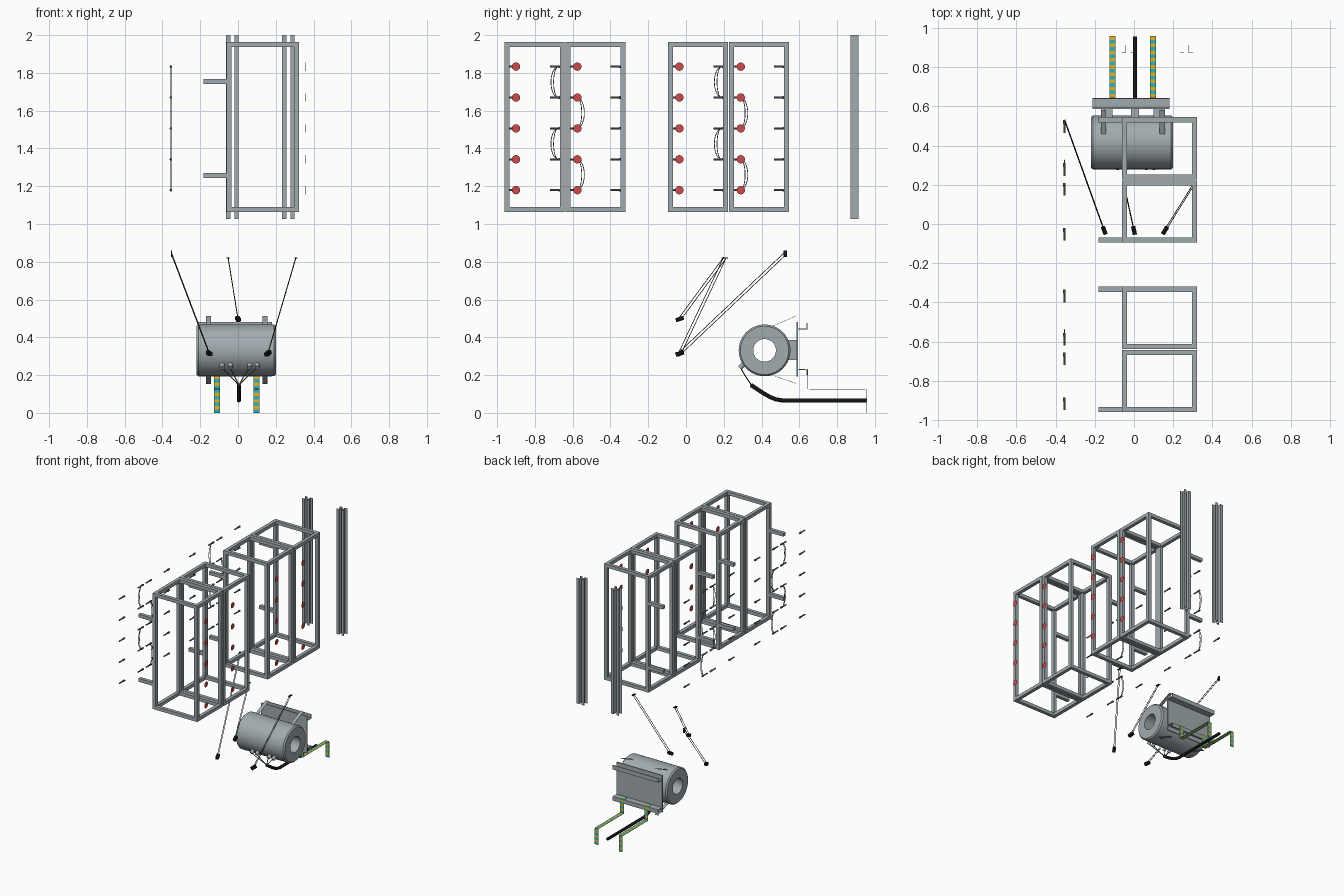
import bpy, bmesh, math
from mathutils import Vector

if "Cube" in bpy.data.objects:
    bpy.data.objects.remove(bpy.data.objects["Cube"])


def mat(name, c):
    m = bpy.data.materials.new(name)
    m.diffuse_color = (*c, 1)
    m.use_nodes = True
    m.node_tree.nodes["Principled BSDF"].inputs["Base Color"].default_value = m.diffuse_color
    return m


STEEL = mat("steel grey", (0.36, 0.41, 0.43))
DARK = mat("mid grey", (0.17, 0.18, 0.19))
BLACK = mat("black", (0.008, 0.008, 0.009))
RED = mat("red", (0.60, 0.07, 0.07))
TEAL = mat("teal", (0.03, 0.44, 0.50))
YELLOW = mat("yellow", (0.74, 0.46, 0.02))


def finish(bm, name, *mats):
    bmesh.ops.recalc_face_normals(bm, faces=bm.faces[:])
    me = bpy.data.meshes.new(name)
    bm.to_mesh(me)
    bm.free()
    for m in mats:
        me.materials.append(m)
    ob = bpy.data.objects.new(name, me)
    bpy.context.collection.objects.link(ob)
    return ob


def add_box(bm, x0, x1, y0, y1, z0, z1):
    vs = bmesh.ops.create_cube(bm, size=1)["verts"]
    for v in vs:
        v.co = ((x0 + x1) / 2 + v.co.x * (x1 - x0), (y0 + y1) / 2 + v.co.y * (y1 - y0),
                (z0 + z1) / 2 + v.co.z * (z1 - z0))


def add_rod(bm, a, b, r, sides=12):
    a, b = Vector(a), Vector(b)
    vs = bmesh.ops.create_cone(bm, cap_ends=True, segments=sides, radius1=r, radius2=r,
                               depth=(b - a).length)["verts"]
    q = Vector((0, 0, 1)).rotation_difference(b - a)
    for v in vs:
        v.co = q @ v.co + (a + b) / 2


def add_block(bm, centre, direction, length, width, height):
    vs = bmesh.ops.create_cube(bm, size=1)["verts"]
    q = Vector(direction).to_track_quat('Y', 'Z')
    for v in vs:
        v.co = q @ Vector((v.co.x * width, v.co.y * length, v.co.z * height)) + Vector(centre)


def wire(name, paths, r, m):
    cu = bpy.data.curves.new(name, 'CURVE')
    cu.dimensions = '3D'
    cu.bevel_depth = r
    cu.bevel_resolution = 2
    cu.use_fill_caps = True
    for pts in paths:
        sp = cu.splines.new('POLY')
        sp.points.add(len(pts) - 1)
        for p, co in zip(sp.points, pts):
            p.co = (*co, 1)
    cu.materials.append(m)
    ob = bpy.data.objects.new(name, cu)
    bpy.context.collection.objects.link(ob)


T = 0.026
X0, X1, Z0, Z1 = -0.061, 0.322, 1.064, 1.964
ROWS = [1.833 - i * 0.1635 for i in range(5)]

for k, dy in enumerate((0, 0.865)):
    # rack: two tube frames side by side
    bm = bmesh.new()
    for y0, y1 in ((-0.96, -0.642), (-0.638, -0.32)):
        y0, y1 = y0 + dy, y1 + dy
        for ya in (y0, y1 - T):
            for xa in (X0, X1 - T):
                add_box(bm, xa, xa + T, ya, ya + T, Z0, Z1)
            for za in (Z0, Z1 - T):
                add_box(bm, X0 + T, X1 - T, ya, ya + T, za, za + T)
        for xa in (X0, X1 - T):
            for za in (Z0, Z1 - T):
                add_box(bm, xa, xa + T, y0 + T, y1 - T, za, za + T)
    finish(bm, f"rack_frame_{k}", STEEL)
    # support arms behind the rack
    bm = bmesh.new()
    for ya in (-0.96, -0.32 - T):
        for z in (1.755, 1.256):
            add_box(bm, -0.182, X0, ya + dy, ya + dy + T, z - T / 2, z + T / 2)
    finish(bm, f"rack_arms_{k}", STEEL)
    # flat red discs
    bm = bmesh.new()
    for y in (-0.9, -0.575):
        for z in ROWS:
            add_rod(bm, (0.356, y + dy, z), (0.3562, y + dy, z), 0.022, 24)
    finish(bm, f"red_discs_{k}", RED)
    # terminal bolts
    bm = bmesh.new()
    for y in (-0.95, -0.72, -0.62, -0.40):
        for z in ROWS:
            add_rod(bm, (-0.355, y + dy, z), (-0.355, y + dy + 0.05, z), 0.005, 10)
            add_rod(bm, (-0.355, y + dy + 0.045, z), (-0.355, y + dy + 0.065, z), 0.007, 10)
    finish(bm, f"terminal_bolts_{k}", DARK)
    # jumper cables, bowing left and right in turn
    paths = []
    for i in range(4):
        y, s = ((-0.68, -1), (-0.573, 1))[i % 2]
        for o in (0, 0.014):
            pts = []
            for j in range(13):
                t = j / 12
                bow = (0.035 - o) * math.sin(math.pi * t) ** 0.5
                pts.append((-0.355, y + dy + s * bow, ROWS[i] + (ROWS[i + 1] - ROWS[i]) * t))
            paths.append(pts)
    wire(f"jumper_cables_{k}", paths, 0.002, DARK)

# upright rails: pairs of thin channels back to back
bm = bmesh.new()
for xc in (-0.03, 0.267):
    for s in (-1, 1):
        a, b = sorted((xc + s * 0.011, xc + s * 0.013))
        add_box(bm, a, b, 0.872, 0.914, 1.026, 2.0)
        a, b = sorted((xc + s * 0.013, xc + s * 0.033))
        for y in (0.872, 0.912):
            add_box(bm, a, b, y, y + 0.002, 1.026, 2.0)
finish(bm, "upright_rails", STEEL)

# thick hollow drum, profile revolved about the x axis
CY, CZ = 0.416, 0.331
prof = [(-0.22, 0.06), (-0.22, 0.128), (-0.21, 0.137), (0.19, 0.137), (0.2, 0.128), (0.2, 0.06)]
N = 48
bm = bmesh.new()
rings = [[bm.verts.new((x, CY + r * math.cos(2 * math.pi * i / N), CZ + r * math.sin(2 * math.pi * i / N)))
          for i in range(N)] for x, r in prof]
for p, ring in enumerate(rings):
    nxt = rings[(p + 1) % len(rings)]
    for i in range(N):
        j = (i + 1) % N
        bm.faces.new((ring[i], ring[j], nxt[j], nxt[i]))
drum = finish(bm, "drum", STEEL)
bpy.context.view_layer.objects.active = drum
drum.select_set(True)
bpy.ops.object.shade_smooth_by_angle(angle=math.radians(30))

# mounting plate with folded flanges
bm = bmesh.new()
xa, xb = -0.211, 0.181
add_box(bm, xa, xb, 0.586, 0.594, 0.193, 0.48)
add_box(bm, xa, xb, 0.594, 0.643, 0.442, 0.447)
add_box(bm, xa, xb, 0.638, 0.643, 0.447, 0.475)
add_box(bm, xa, xb, 0.594, 0.643, 0.226, 0.231)
add_box(bm, xa, xb, 0.638, 0.643, 0.200, 0.226)
finish(bm, "mounting_plate", STEEL)

# spacer blocks between drum and plate
bm = bmesh.new()
for x in (-0.13, 0.005, 0.12):
    add_box(bm, x - 0.02, x + 0.02, 0.535, 0.586, 0.28, 0.385)
finish(bm, "spacer_blocks", STEEL)

# slanted straps over and under the drum
bm = bmesh.new()
for x in (-0.156, 0.144):
    for a, b in (((0.46, 0.46), (0.582, 0.513)), ((0.465, 0.197), (0.585, 0.155))):
        d = Vector((0, b[0] - a[0], b[1] - a[1]))
        add_block(bm, (x, (a[0] + b[0]) / 2, (a[1] + b[1]) / 2), d, d.length, 0.026, 0.002)
finish(bm, "drum_straps", STEEL)

# striped legs: bent strips with alternating colours
path = [(0.597, 0.232), (0.645, 0.232), (0.645, 0.126), (0.957, 0.126), (0.957, 0.0)]
for k, xc in enumerate((-0.11, 0.097)):
    bm = bmesh.new()
    pts = [path[0]]
    for a, b in zip(path, path[1:]):
        n = max(1, round(math.dist(a, b) / 0.018))
        pts += [(a[0] + (b[0] - a[0]) * i / n, a[1] + (b[1] - a[1]) * i / n) for i in range(1, n + 1)]
    rows = [[bm.verts.new((xc + s * 0.016, y, z)) for s in (-1, 1)] for y, z in pts]
    for i, (p, q) in enumerate(zip(rows, rows[1:])):
        bm.faces.new((p[0], p[1], q[1], q[0])).material_index = i % 2
    leg = finish(bm, f"striped_leg_{k}", TEAL, YELLOW)
    so = leg.modifiers.new("thickness", 'SOLIDIFY')
    so.thickness = 0.002
    so.offset = 0

# main hose and its four feeder wires
px = 0.005
wire("main_hose", [[(px, 0.343, 0.148), (px, 0.40, 0.11), (px, 0.443, 0.085), (px, 0.475, 0.072),
                    (px, 0.51, 0.066), (px, 0.957, 0.066)]], 0.011, BLACK)
heads = (-0.084, -0.04, 0.062, 0.102)
wire("feeder_wires", [[(x, 0.29, 0.238), (x * 0.6, 0.308, 0.205), (px, 0.347, 0.146)] for x in heads],
     0.003, DARK)
bm = bmesh.new()
for x in heads:
    add_rod(bm, (x, 0.284, 0.238), (x, 0.310, 0.262), 0.013, 16)
finish(bm, "feeder_caps", STEEL)

# three slanted twin-wire leads with end connectors
leads = [((-0.352, 0.525, 0.843), (-0.152, -0.033, 0.315)),
         ((-0.052, 0.205, 0.82), (0.0, -0.033, 0.497)),
         ((0.306, 0.205, 0.82), (0.158, -0.033, 0.315))]
for k, (a, b) in enumerate(leads):
    a, b = Vector(a), Vector(b)
    d = (b - a).normalized()
    side = Vector((0, d.z, -d.y)).normalized() * 0.007
    wire(f"lead_wires_{k}", [[a + side, b + side], [a - side, b - side]], 0.0018, BLACK)
    bm = bmesh.new()
    flat = Vector((d.x, d.y, 0.25 * d.z))
    add_block(bm, b, flat, 0.04, 0.022, 0.02)
    if k == 0:
        add_block(bm, a, (0, 1, 0), 0.018, 0.006, 0.036)
    else:
        add_block(bm, a, (0, 1, 0), 0.036, 0.016, 0.004)
    finish(bm, f"lead_connectors_{k}", BLACK)
